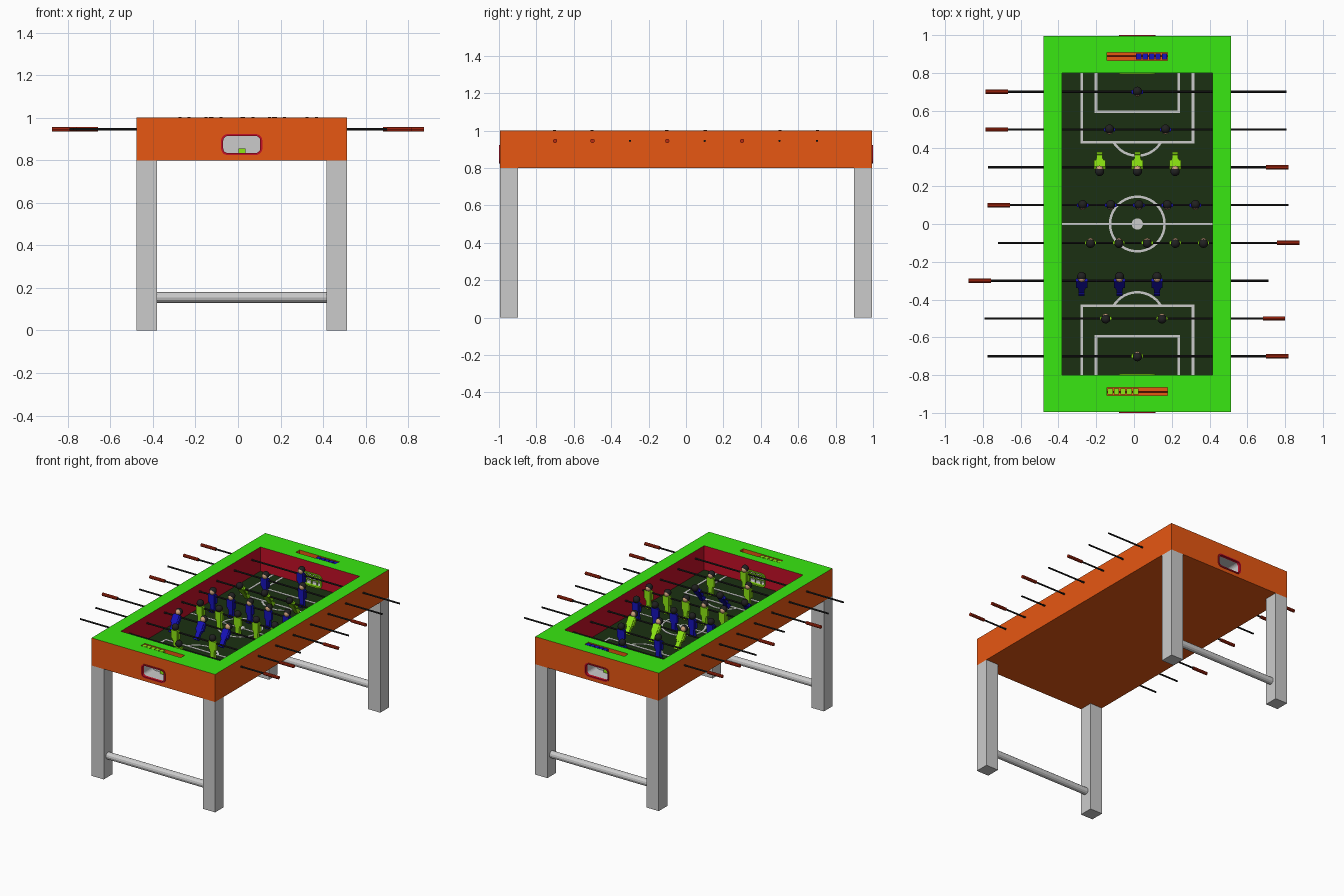
import bpy, bmesh, math
from mathutils import Matrix, Vector

if "Cube" in bpy.data.objects:
    bpy.data.objects.remove(bpy.data.objects["Cube"])

CX, FLOOR, ROD_Z = 0.0175, 0.825, 0.945


def mat(name, r, g, b):
    m = bpy.data.materials.new(name)
    m.diffuse_color = (r, g, b, 1)
    m.use_nodes = True
    m.node_tree.nodes["Principled BSDF"].inputs["Base Color"].default_value = m.diffuse_color
    return m


ORANGE = mat("orange", 0.8, 0.095, 0.006)
GREEN = mat("rim_green", 0.04, 0.8, 0.006)
RED = mat("wall_red", 0.55, 0.005, 0.02)
TURF = mat("turf", 0.011, 0.03, 0.006)
GREY = mat("grey", 0.62, 0.62, 0.62)
BLACK = mat("black", 0.015, 0.015, 0.015)
GRIP = mat("grip_red", 0.5, 0.025, 0.006)
BLUE = mat("team_blue", 0.008, 0.006, 0.5)
LIME = mat("team_lime", 0.27, 0.8, 0.006)
SKIN = mat("skin", 0.6, 0.35, 0.2)


def finish(bm, name, *mats):
    bmesh.ops.recalc_face_normals(bm, faces=bm.faces[:])
    me = bpy.data.meshes.new(name)
    bm.to_mesh(me)
    bm.free()
    for m in mats:
        me.materials.append(m)
    ob = bpy.data.objects.new(name, me)
    bpy.context.collection.objects.link(ob)
    return ob


def add_box(bm, lo, hi, index=0):
    lo, hi = Vector(lo), Vector(hi)
    m = Matrix.Translation((lo + hi) / 2) @ Matrix.Diagonal((*(hi - lo), 1))
    for v in bmesh.ops.create_cube(bm, size=1, matrix=m)["verts"]:
        for f in v.link_faces:
            f.material_index = index


def box(name, lo, hi, *mats):
    bm = bmesh.new()
    add_box(bm, lo, hi)
    return finish(bm, name, *mats)


def rod(name, x0, x1, y, z, r, sides, m):
    bm = bmesh.new()
    bmesh.ops.create_cone(bm, cap_ends=True, segments=sides, radius1=r, radius2=r, depth=x1 - x0,
                          matrix=Matrix.Translation(((x0 + x1) / 2, y, z)) @ Matrix.Rotation(math.pi / 2, 4, "Y"))
    return finish(bm, name, m)


def band(name, outer, inner, offset, closed, m):
    """Strip between two point rows, thickened by offset."""
    bm = bmesh.new()
    a, b = [bm.verts.new(p) for p in outer], [bm.verts.new(p) for p in inner]
    n = len(a)
    for i in range(n if closed else n - 1):
        j = (i + 1) % n
        bm.faces.new((a[i], a[j], b[j], b[i]))
    ext = bmesh.ops.extrude_face_region(bm, geom=bm.faces[:], use_keep_orig=True)
    bmesh.ops.translate(bm, vec=offset, verts=[v for v in ext["geom"] if isinstance(v, bmesh.types.BMVert)])
    return finish(bm, name, m)


def arc(cx, cy, r, a0, a1, n):
    return [(cx + r * math.cos(a0 + (a1 - a0) * i / n), cy + r * math.sin(a0 + (a1 - a0) * i / n)) for i in range(n + 1)]


def rounded(hw, z0, z1, r):
    pts = []
    for k, (x, z) in enumerate([(hw - r, z1 - r), (r - hw, z1 - r), (r - hw, z0 + r), (hw - r, z0 + r)]):
        pts += arc(CX + x, z, r, k * math.pi / 2, (k + 1) * math.pi / 2, 5)
    return pts


def prism(name, pts, y0, y1):
    bm = bmesh.new()
    f = bm.faces.new([bm.verts.new((x, y0, z)) for x, z in pts])
    ext = bmesh.ops.extrude_face_region(bm, geom=[f], use_keep_orig=True)
    bmesh.ops.translate(bm, vec=(0, y1 - y0, 0), verts=[v for v in ext["geom"] if isinstance(v, bmesh.types.BMVert)])
    return finish(bm, name)


# cabinet: block with play area, goal pockets and score slots cut out
cabinet = box("cabinet", (-0.478, -0.995, 0.8), (0.513, 0.995, 1.0))
cutters = [box("play_cutter", (-0.38, -0.8, FLOOR), (0.415, 0.8, 1.1))]
for s in (-1, 1):
    cutters.append(prism("pocket_cutter", rounded(0.09, 0.832, 0.916, 0.025), s * 1.1, s * 0.875))
    cutters.append(prism("goal_cutter", rounded(0.09, 0.832, 0.916, 0.025), s * 0.78, s * 0.85))
    cutters.append(box("slot_cutter", (CX - 0.16, s * 0.887 - 0.022, 0.965), (CX + 0.16, s * 0.887 + 0.022, 1.1)))
for c in cutters:
    mod = cabinet.modifiers.new("cut", "BOOLEAN")
    mod.operation, mod.solver, mod.object = "DIFFERENCE", "EXACT", c
bpy.context.view_layer.update()
mesh = bpy.data.meshes.new_from_object(cabinet.evaluated_get(bpy.context.evaluated_depsgraph_get()))
cabinet.modifiers.clear()
cabinet.data = mesh
for c in cutters:
    bpy.data.objects.remove(c)
mesh.materials.clear()
for m in (ORANGE, GREEN, RED, TURF, GREY):
    mesh.materials.append(m)
for p in mesh.polygons:
    x, y, z = p.center
    if z > 0.999:
        p.material_index = 1
    elif abs(y) < 0.79 and p.normal.z > 0.9:
        p.material_index = 3
    elif abs(y) < 0.801 and -0.4 < x < 0.43 and z > 0.81:
        p.material_index = 2
    elif abs(y) < 0.99 and abs(x - CX) < 0.1 and 0.82 < z < 0.93:
        p.material_index = 4
    else:
        p.material_index = 0

# legs and cross bars
for s in (-1, 1):
    for x0, x1 in ((-0.478, -0.38), (0.415, 0.513)):
        box("leg", (x0, min(s * 0.995, s * 0.897), 0), (x1, max(s * 0.995, s * 0.897), 0.8), GREY)
    rod("cross_bar", -0.38, 0.415, s * 0.946, 0.155, 0.025, 12, GREY)

for s in (-1, 1):
    # outer and inner goal frames, ball in the pocket, net
    for name, y, off, m in (("goal_frame_outer", s * 1.0, -s * 0.02, RED), ("goal_frame_inner", s * 0.793, s * 0.02, LIME)):
        band(name, [(x, y, z) for x, z in rounded(0.097, 0.825, 0.923, 0.03)],
             [(x, y, z) for x, z in rounded(0.087, 0.834, 0.914, 0.022)], (0, off, 0), True, m)
    box("pocket_block", (CX - 0.016, s * 0.885 - 0.012, 0.831), (CX + 0.018, s * 0.885 + 0.012, 0.855), LIME)
    bm = bmesh.new()
    for i in (-1, 0, 1):
        add_box(bm, (CX + i * 0.045 - 0.003, s * 0.82 - 0.003, 0.832), (CX + i * 0.045 + 0.003, s * 0.82 + 0.003, 0.916))
    for z in (0.86, 0.888):
        add_box(bm, (CX - 0.09, s * 0.82 - 0.003, z - 0.003), (CX + 0.09, s * 0.82 + 0.003, z + 0.003))
    finish(bm, "goal_net", LIME)
    # score counter
    rod("score_rod", CX - 0.16, CX + 0.16, s * 0.887, 0.982, 0.004, 8, GRIP)
    for i in range(5):
        x = CX + s * (0.144 - i * 0.034)
        box("score_bead", (x - 0.014, s * 0.887 - 0.015, 0.967), (x + 0.014, s * 0.887 + 0.015, 0.997), BLUE if s > 0 else LIME)
    # penalty areas and arcs
    bm = bmesh.new()
    for hw, y in ((0.295, 0.432), (0.219, 0.595)):
        for x in (-hw, hw):
            add_box(bm, (CX + x - 0.007, min(s * y, s * 0.8), FLOOR), (CX + x + 0.007, max(s * y, s * 0.8), FLOOR + 0.002))
        add_box(bm, (CX - hw - 0.007, s * y - 0.007, FLOOR), (CX + hw + 0.007, s * y + 0.007, FLOOR + 0.0022))
    finish(bm, "penalty_lines", GREY)
    a = math.radians(58)
    rows = [[(x, s * y, FLOOR) for x, y in arc(CX, 0.507, r, -math.pi / 2 - a, -math.pi / 2 + a, 16)] for r in (0.152, 0.139)]
    band("penalty_arc", *rows, (0, 0, 0.002), False, GREY)

# centre markings
box("halfway_line", (-0.38, -0.006, FLOOR), (0.415, 0.006, FLOOR + 0.002), GREY)
rows = [[(x, y, FLOOR) for x, y in arc(CX, 0, r, 0, math.tau, 40)[:-1]] for r in (0.151, 0.138)]
band("centre_circle", *rows, (0, 0, 0.0022), True, GREY)
bm = bmesh.new()
bmesh.ops.create_cone(bm, cap_ends=True, segments=24, radius1=0.03, radius2=0.03, depth=0.003,
                      matrix=Matrix.Translation((CX, 0, FLOOR + 0.0015)))
finish(bm, "centre_spot", GREY)


def player_mesh(name, team):
    bm = bmesh.new()
    add_box(bm, (-0.02, -0.012, -0.06), (0.02, 0.014, 0.012))          # torso
    for s in (-1, 1):
        add_box(bm, (s * 0.024 - 0.006, -0.009, -0.05), (s * 0.024 + 0.006, 0.011, 0.008))   # arm
    add_box(bm, (-0.016, -0.01, -0.108), (0.016, 0.012, -0.06))       # legs
    add_box(bm, (-0.016, -0.01, -0.115), (0.016, 0.02, -0.095))       # foot
    for index, r, pos in ((1, 0.02, (0, 0.006, 0.028)), (2, 0.0245, (0, -0.003, 0.034))):   # head, hair
        geo = bmesh.ops.create_uvsphere(bm, u_segments=14, v_segments=9, radius=r, matrix=Matrix.Translation(pos))
        for v in geo["verts"]:
            for f in v.link_faces:
                f.material_index, f.smooth = index, True
    ob = finish(bm, name, team, SKIN, BLACK)
    me = ob.data
    bpy.data.objects.remove(ob)
    return me


blue, lime = player_mesh("blue_player", BLUE), player_mesh("lime_player", LIME)

# rods: y, left end, right end, handle side, player x positions, tilt
ROWS = [
    (0.7, -0.785, 0.812, -1, (0.018,), 0),
    (0.5, -0.785, 0.812, -1, (-0.13, 0.167), 0),
    (0.3, -0.778, 0.818, 1, (-0.182, 0.018, 0.218), 35),
    (0.1, -0.775, 0.823, -1, (-0.272, -0.123, 0.026, 0.176, 0.325), 0),
    (-0.1, -0.724, 0.875, 1, (-0.23, -0.08, 0.07, 0.219, 0.368), 0),
    (-0.3, -0.875, 0.717, -1, (-0.277, -0.077, 0.122), 35),
    (-0.5, -0.796, 0.8, 1, (-0.15, 0.148), 0),
    (-0.7, -0.78, 0.818, 1, (0.018,), 0),
]
for y, x0, x1, side, xs, tilt in ROWS:
    rod("rod", x0 + 0.005, x1 - 0.005, y, ROD_Z, 0.006, 10, BLACK)
    h0, h1 = (x0, x0 + 0.118) if side < 0 else (x1 - 0.118, x1)
    rod("handle", h0, h1, y, ROD_Z, 0.0115, 10, GRIP)
    for x in xs:
        p = bpy.data.objects.new("player", blue if side < 0 else lime)
        p.location = (x, y, ROD_Z)
        p.rotation_euler = (math.radians(tilt), 0, math.pi if side < 0 else 0)
        bpy.context.collection.objects.link(p)
